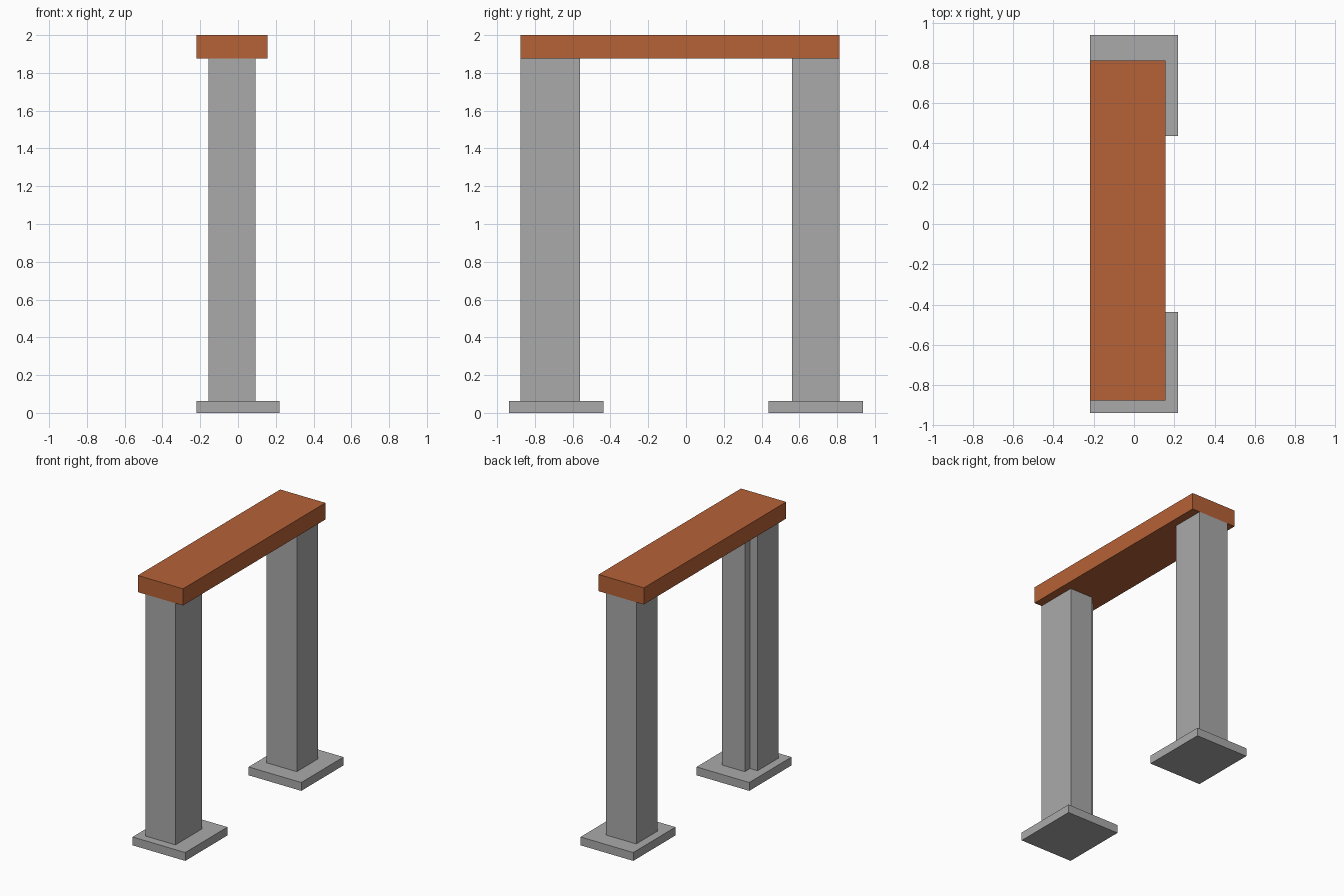
import bpy
import bmesh

cube = bpy.data.objects.get("Cube")
if cube:
    bpy.data.objects.remove(cube, do_unlink=True)

U = 1 / 32  # modelling grid step


def make_material(name, rgb):
    mat = bpy.data.materials.new(name)
    mat.use_nodes = True
    colour = (*rgb, 1.0)
    mat.diffuse_color = colour
    mat.node_tree.nodes["Principled BSDF"].inputs["Base Color"].default_value = colour
    return mat


def extrude_outline(name, outline, z0, z1, mat):
    """Raise a counter-clockwise outline, given in grid steps, from z0 to z1."""
    bm = bmesh.new()
    face = bm.faces.new([bm.verts.new((x * U, y * U, z0 * U)) for x, y in outline])
    new = bmesh.ops.extrude_face_region(bm, geom=[face])["geom"]
    top = [v for v in new if isinstance(v, bmesh.types.BMVert)]
    bmesh.ops.translate(bm, verts=top, vec=(0, 0, (z1 - z0) * U))
    bmesh.ops.recalc_face_normals(bm, faces=bm.faces)
    mesh = bpy.data.meshes.new(name)
    bm.to_mesh(mesh)
    bm.free()
    mesh.materials.append(mat)
    obj = bpy.data.objects.new(name, mesh)
    bpy.context.collection.objects.link(obj)
    return obj


def rectangle(x0, x1, y0, y1):
    return [(x0, y0), (x1, y0), (x1, y1), (x0, y1)]


grey = make_material("concrete grey", (0.40, 0.40, 0.40))
orange = make_material("rust orange", (0.468, 0.120, 0.038))

# Foot plates
for name, y0 in (("front_foot", -30), ("back_foot", 14)):
    extrude_outline(name, rectangle(-7, 7, y0, y0 + 16), 0, 2, grey)

# Posts: the front one is deeper, with a notch along its inner right corner
front_outline = [(-5, -28), (3, -28), (3, -18), (-3, -18), (-3, -20), (-5, -20)]
extrude_outline("front_post", front_outline, 2, 60, grey)
extrude_outline("back_post", rectangle(-5, 3, 18, 26), 2, 60, grey)

# Beam across the posts
extrude_outline("top_beam", rectangle(-7, 5, -28, 26), 60, 64, orange)
